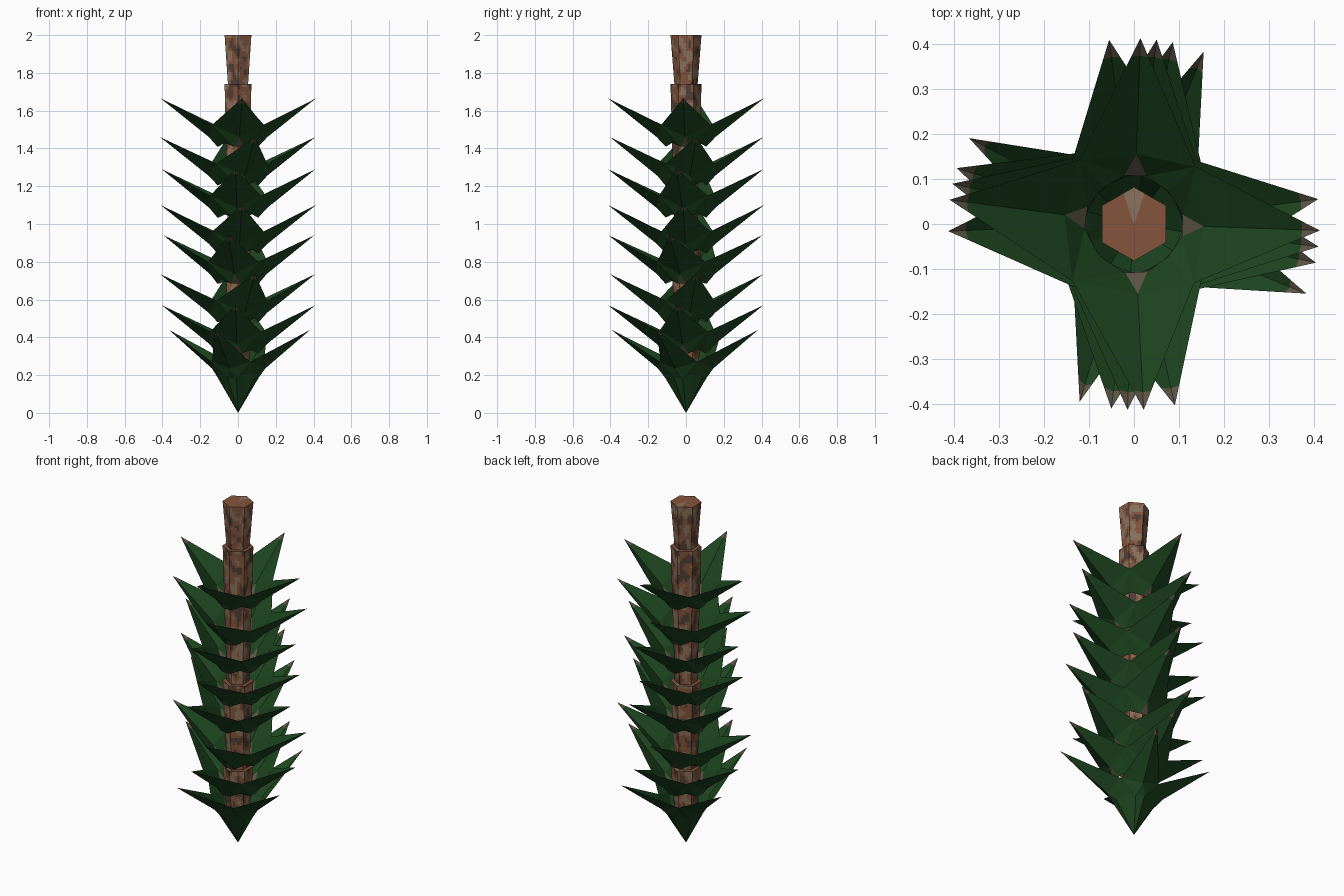
import bpy, bmesh, math
from mathutils import Vector, noise

if "Cube" in bpy.data.objects:
    bpy.data.objects.remove(bpy.data.objects["Cube"])


def mat(name, rgb):
    m = bpy.data.materials.new(name)
    m.diffuse_color = (*rgb, 1)
    m.use_nodes = True
    m.node_tree.nodes["Principled BSDF"].inputs["Base Color"].default_value = m.diffuse_color
    return m


GREEN = mat("needle green", (0.012, 0.058, 0.014))
TIP = mat("dry tip", (0.11, 0.09, 0.06))
BARK = mat("red bark", (0.23, 0.09, 0.045))
GREY = mat("grey bark", (0.26, 0.17, 0.115))
DARK = mat("dark bark", (0.085, 0.05, 0.038))


def finish(bm, name, mats):
    me = bpy.data.meshes.new(name)
    bm.to_mesh(me)
    bm.free()
    for m in mats:
        me.materials.append(m)
    ob = bpy.data.objects.new(name, me)
    bpy.context.collection.objects.link(ob)
    return ob


def polar(r, deg, z):
    a = math.radians(deg)
    return Vector((r * math.cos(a), r * math.sin(a), z))


# Four-pointed whorl of folded spikes, with the tips rising outward
def whorl(name, tip_z, turn, apex=False):
    bm = bmesh.new()
    angles = [turn + a for a in (0, 90, 174.5, 275)]
    mids = [(angles[i] + (angles[(i + 1) % 4] + (360 if i == 3 else 0))) / 2
            for i in range(4)]

    def face(pts, m=0):
        bm.faces.new([bm.verts.new(p) for p in pts]).material_index = m

    tips = [polar(0.413, a, tip_z) for a in angles]
    keels = [polar(0.155, a, tip_z - 0.205) for a in angles]
    notches = [polar(0.15 if apex else 0.187, a, tip_z - (0.17 if apex else 0.14))
               for a in mids]
    ring = [polar(0.105, a, tip_z - 0.235) for a in mids]
    low_a = [polar(0.11, a - 13, tip_z - 0.255) for a in angles]
    low_b = [polar(0.11, a + 13, tip_z - 0.255) for a in angles]
    for i in range(4):
        t, k = tips[i], keels[i]
        kc = k.lerp(t, 0.85)
        # two sides of the spike, each with a dry end, and the web to the collar
        for n, r, low in ((notches[i], ring[i], low_b[i]),
                          (notches[i - 1], ring[i - 1], low_a[i])):
            nc = n.lerp(t, 0.85)
            face([k, kc, nc, n])
            face([kc, t, nc], 1)
            face([k, n, low])
            face([n, r, low])
            if apex:
                face([r, low, Vector((0, 0, 0))])
        # dry patch at the root of the keel
        face([k, low_a[i], low_b[i]], 0 if apex else 1)
        if apex:
            face([low_a[i], low_b[i], Vector((0, 0, 0))])
    bmesh.ops.remove_doubles(bm, verts=bm.verts, dist=0.0005)
    bmesh.ops.recalc_face_normals(bm, faces=bm.faces)
    finish(bm, name, [GREEN, TIP])


layers = [(1.665, -2), (1.46, 7.7), (1.29, -7), (1.10, -2),
          (0.94, -12), (0.735, 7.7), (0.57, -7), (0.44, -22)]
for i, (z, turn) in enumerate(layers):
    whorl(f"needle_whorl_{i + 1}", z, turn, apex=(i == 7))


# Hexagonal trunk sections, each narrowing downward, with blotchy bark
def trunk(name, z0, z1, r0, r1):
    bm = bmesh.new()
    rows = max(3, round((z1 - z0) / 0.014))
    sub = 6
    cols = 6 * sub
    grid = []
    for j in range(rows + 1):
        f = j / rows
        r = r0 + (r1 - r0) * f
        row = []
        for c in range(cols):
            s, u = divmod(c, sub)
            a = polar(r, 30 + 60 * s, z0 + (z1 - z0) * f)
            b = polar(r, 90 + 60 * s, z0 + (z1 - z0) * f)
            row.append(bm.verts.new(a.lerp(b, u / sub)))
        grid.append(row)
    for j in range(rows):
        for c in range(cols):
            d = (c + 1) % cols
            bm.faces.new((grid[j][c], grid[j][d], grid[j + 1][d], grid[j + 1][c]))
    # end caps as fans of wedges
    for row, z in ((grid[0], z0), (grid[-1], z1)):
        mid = bm.verts.new((0, 0, z))
        for c in range(cols):
            bm.faces.new((row[c], row[(c + 1) % cols], mid))
    bmesh.ops.recalc_face_normals(bm, faces=bm.faces)
    for f in bm.faces:
        p = f.calc_center_median()
        if len(f.verts) == 3:
            f.material_index = 1 if abs(p.x) < 0.016 and p.y > 0 else 0
            continue
        q = Vector((p.x * 28, p.y * 28, p.z * 17))
        n = noise.noise(q)
        f.material_index = 1 if n > 0.17 else 2 if n < -0.2 else 0
    finish(bm, name, [BARK, GREY, DARK])


breaks = [2.0, 1.74, 0.95, 0.45, 0.17]
for i in range(4):
    trunk(f"trunk_section_{i + 1}", breaks[i + 1] - (0.02 if i < 3 else 0), breaks[i],
          0.06, 0.082)
